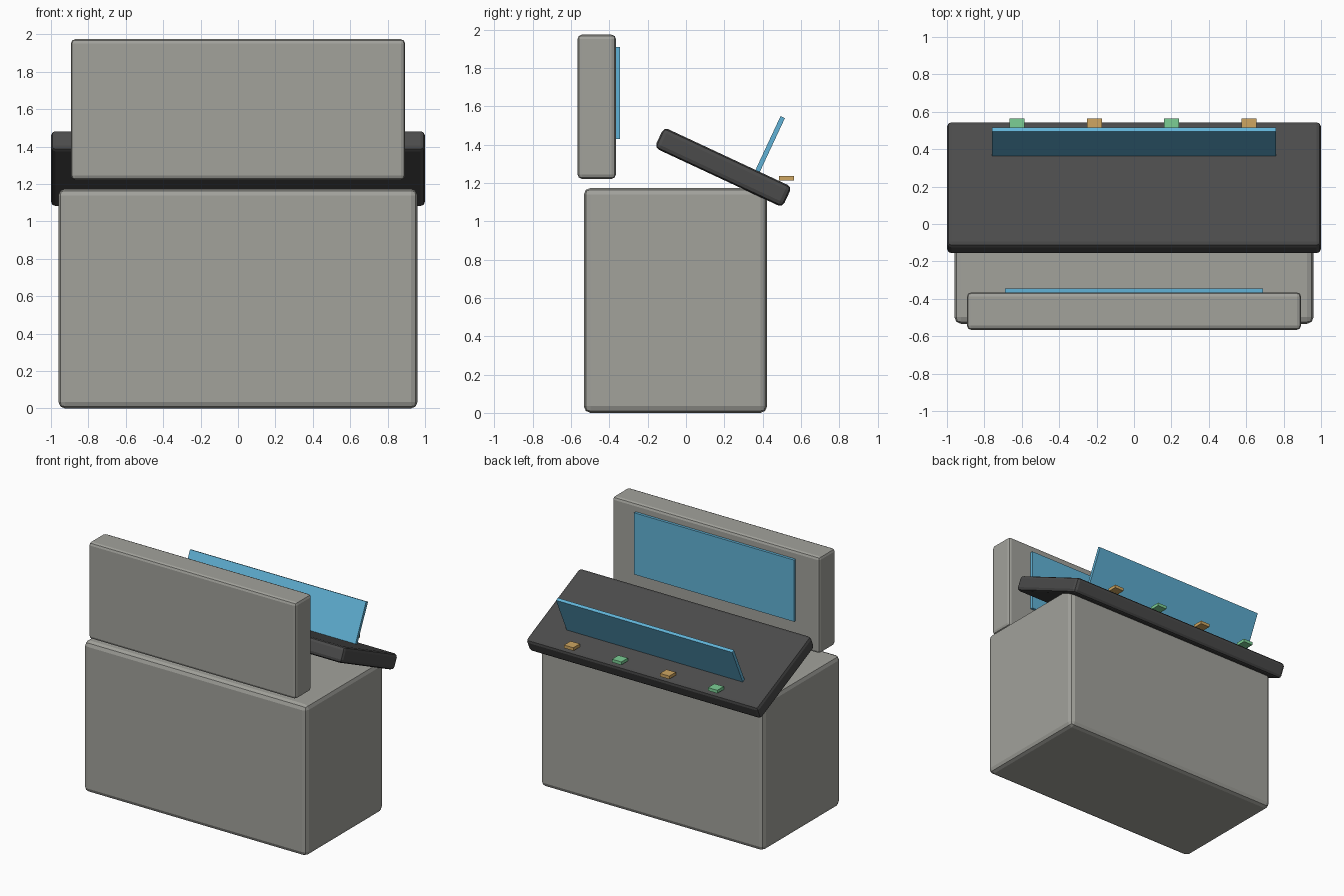
import bpy
from math import radians, sin, cos
from mathutils import Vector

if "Cube" in bpy.data.objects:
    bpy.data.objects.remove(bpy.data.objects["Cube"], do_unlink=True)


def material(name, color):
    m = bpy.data.materials.new(name)
    m.use_nodes = True
    m.diffuse_color = (*color, 1)
    m.node_tree.nodes["Principled BSDF"].inputs["Base Color"].default_value = (*color, 1)
    return m


grey = material("warm grey", (0.36, 0.36, 0.33))
black = material("charcoal", (0.07, 0.07, 0.07))
blue = material("screen blue", (0.12, 0.45, 0.68))
green = material("button green", (0.2, 0.62, 0.3))
amber = material("button amber", (0.62, 0.38, 0.12))


def box(name, center, size, mat, bevel=0, tilt=0):
    """Box turned about x, with optional rounded edges."""
    bpy.ops.mesh.primitive_cube_add(size=1, location=center, rotation=(tilt, 0, 0))
    ob = bpy.context.object
    ob.name = name
    ob.scale = size
    bpy.ops.object.transform_apply(location=False, rotation=False, scale=True)
    ob.data.materials.append(mat)
    if bevel:
        mod = ob.modifiers.new("rounded edges", 'BEVEL')
        mod.width = bevel
        mod.segments = 2
    return ob


# Cabinet and upright monitor
box("cabinet", (0, -0.055, 0.587), (1.92, 0.957, 1.174), grey, 0.035)
box("monitor_housing", (0, -0.466, 1.598), (1.786, 0.2, 0.752), grey, 0.022)
box("monitor_screen", (0, -0.36, 1.67), (1.378, 0.03, 0.48), blue)

# Sloping desk with a glass panel standing square to it
slope = radians(-25)
desk = Vector((0, 0.194, 1.282))
box("desk", desk, (2, 0.737, 0.118), black, 0.025, slope)
up = Vector((0, -sin(slope), cos(slope)))
panel_top = Vector((0, 0.505, 1.544))
box("glass_panel", panel_top - up * 0.16, (1.517, 0.025, 0.32), blue, 0, slope)

# Row of buttons
for i in range(4):
    box(f"button_{i + 1}", (-0.625 + i * 0.4133, 0.525, 1.225),
        (0.08, 0.08, 0.024), amber if i % 2 else green)
